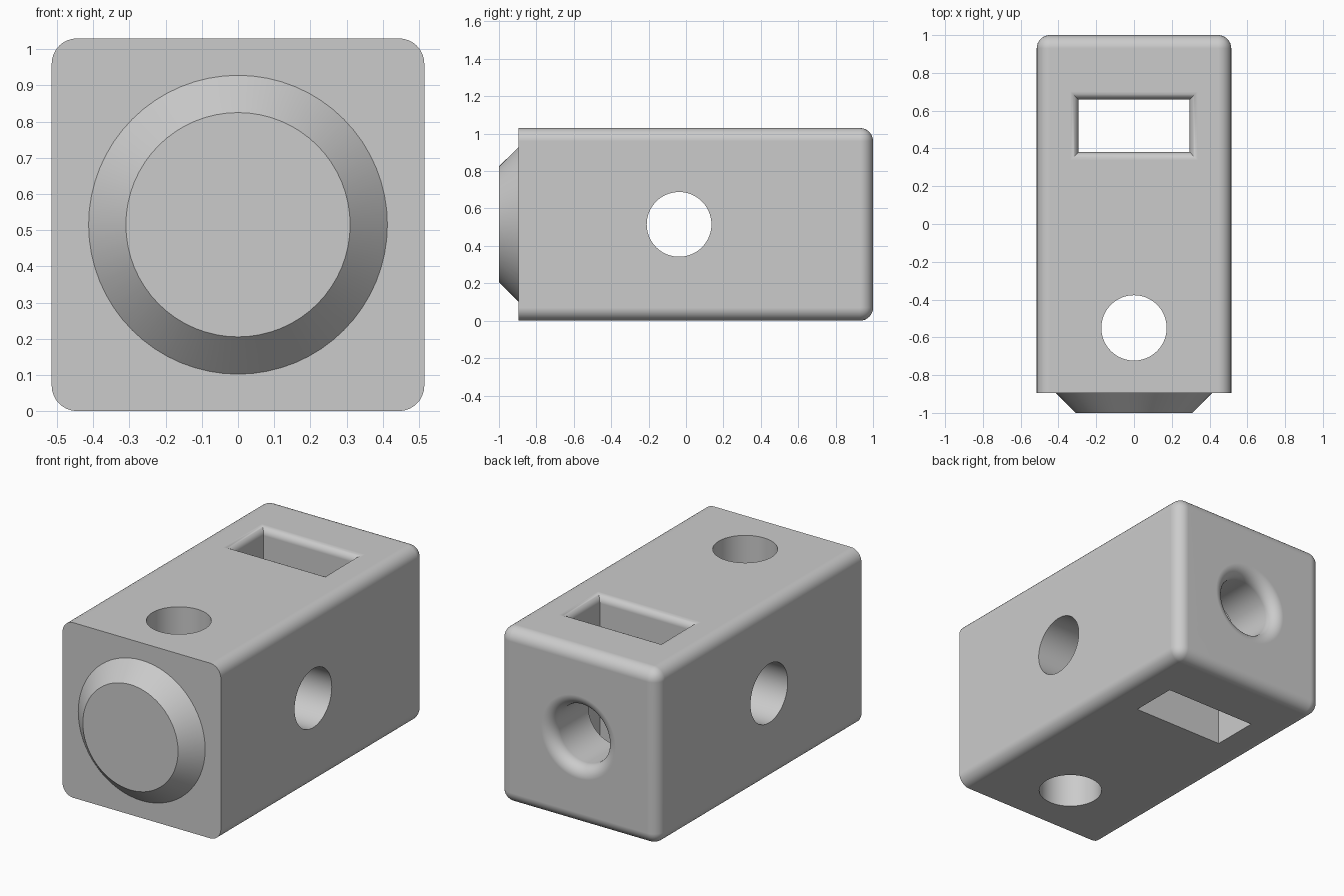
import bpy, bmesh, math
from mathutils import Vector

cube = bpy.data.objects.get("Cube")
if cube:
    bpy.data.objects.remove(cube, do_unlink=True)

HALF, FRONT, BACK = 0.515, -0.895, 1.0
TOP = 2 * HALF
ROUND = 0.07          # outer edge radius
BORE = 0.173          # radius of all round holes
SIDES = 64

grey = bpy.data.materials.new("plain grey")
grey.use_nodes = True
colour = (0.6, 0.6, 0.6, 1)
grey.diffuse_color = colour
grey.node_tree.nodes["Principled BSDF"].inputs["Base Color"].default_value = colour


def make_object(name, bm):
    bmesh.ops.recalc_face_normals(bm, faces=bm.faces[:])
    mesh = bpy.data.meshes.new(name)
    bm.to_mesh(mesh)
    bm.free()
    mesh.materials.append(grey)
    obj = bpy.data.objects.new(name, mesh)
    bpy.context.collection.objects.link(obj)
    return obj


def circle(radius):
    def outline(grow):
        r = radius + grow
        steps = [2 * math.pi * i / SIDES for i in range(SIDES)]
        return [(r * math.cos(a), r * math.sin(a)) for a in steps]
    return outline


def rectangle(half_u, half_v):
    def outline(grow):
        u, v = half_u + grow, half_v + grow
        return [(u, v), (-u, v), (-u, -v), (u, -v)]
    return outline


def loft(name, outline, stations, place):
    """Skin an outline through (distance, growth) stations."""
    bm = bmesh.new()
    rings = [[bm.verts.new(place(u, v, w)) for u, v in outline(grow)]
             for w, grow in stations]
    for a, b in zip(rings, rings[1:]):
        for i in range(len(a)):
            j = (i + 1) % len(a)
            bm.faces.new((a[i], a[j], b[j], b[i]))
    bm.faces.new(rings[0])
    bm.faces.new(rings[-1])
    return make_object(name, bm)


def rounded_mouth(surface, radius, steps=8):
    """Stations for a hole whose mouth flares out to a flat surface."""
    stations = [(surface + 0.1, radius)]
    for i in range(steps + 1):
        t = math.pi / 2 * i / steps
        stations.append((surface - radius * (1 - math.cos(t)),
                         radius * (1 - math.sin(t))))
    return stations


def combine(target, tool, operation):
    mod = target.modifiers.new(tool.name, 'BOOLEAN')
    mod.object, mod.operation, mod.solver = tool, operation, 'EXACT'
    bpy.context.view_layer.objects.active = target
    bpy.ops.object.modifier_apply(modifier=mod.name)
    bpy.data.objects.remove(tool, do_unlink=True)


# Block, rounded everywhere except around the front face
bm = bmesh.new()
bmesh.ops.create_cube(bm, size=1)
for v in bm.verts:
    v.co = Vector((v.co.x * TOP, FRONT if v.co.y < 0 else BACK, (v.co.z + 0.5) * TOP))
edges = [e for e in bm.edges if any(v.co.y > 0 for v in e.verts)]
bmesh.ops.bevel(bm, geom=edges, offset=ROUND, offset_type='OFFSET',
                segments=8, profile=0.5, affect='EDGES')
block = make_object("drilled_block", bm)

# Tapered round boss on the front
boss = loft("front_boss", circle(0.31), [(-1.0, 0), (FRONT, 0.103), (FRONT + 0.05, 0.103)],
            lambda u, v, w: (u, w, HALF + v))
combine(block, boss, 'UNION')

# Crosswise and upright plain holes
through = [(-1.2, 0), (1.2, 0)]
combine(block, loft("side_hole", circle(BORE), through,
                    lambda u, v, w: (w, u - 0.037, HALF + v)), 'DIFFERENCE')
combine(block, loft("upright_hole", circle(BORE), through,
                    lambda u, v, w: (u, v - 0.55, w)), 'DIFFERENCE')

# Rectangular slot from top to bottom with a rounded upper mouth
combine(block, loft("slot", rectangle(0.295, 0.14), rounded_mouth(TOP, 0.042) + [(-0.1, 0)],
                    lambda u, v, w: (u, v + 0.52, w)), 'DIFFERENCE')

# Bore from the back into the slot with a rounded mouth
combine(block, loft("back_bore", circle(BORE), rounded_mouth(BACK, ROUND) + [(0.5, 0)],
                    lambda u, v, w: (u, w, HALF + v)), 'DIFFERENCE')

# Smooth curved areas, keep flat faces flat
bpy.ops.object.select_all(action='DESELECT')
block.select_set(True)
bpy.context.view_layer.objects.active = block
bpy.ops.object.shade_smooth_by_angle(angle=math.radians(30))
weighted = block.modifiers.new("flat_faces", 'WEIGHTED_NORMAL')
weighted.keep_sharp = True
